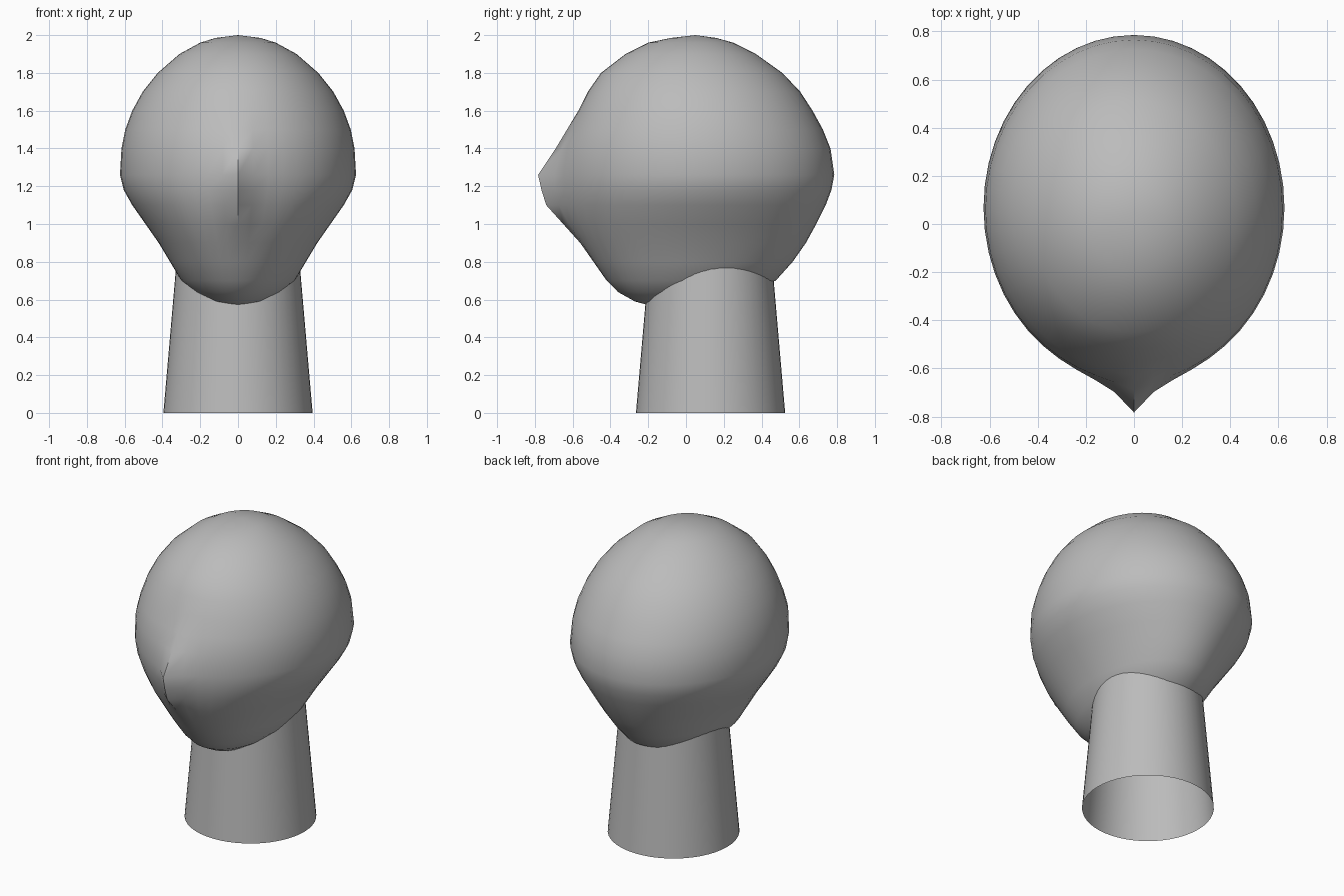
import bpy
import bmesh
import math

cube = bpy.data.objects.get("Cube")
if cube:
    bpy.data.objects.remove(cube, do_unlink=True)

grey = bpy.data.materials.new("plain_grey")
grey.use_nodes = True
GREY = (0.5, 0.5, 0.5, 1)
grey.diffuse_color = GREY
grey.node_tree.nodes["Principled BSDF"].inputs["Base Color"].default_value = GREY


def loft(name, rings, segments, bottom=None, top=None, nose=False):
    """Skin elliptical rings (z, front, back, half width, nose length), with optional end poles."""
    bm = bmesh.new()
    loops = []
    for z, front, back, half_width, bump in rings:
        loop = []
        for i in range(segments):
            angle = math.tau * i / segments - math.pi / 2
            x = half_width * math.cos(angle)
            y = (front + back) / 2 + (back - front) / 2 * math.sin(angle)
            if math.sin(angle) < 0:
                y -= bump * math.exp(-abs(x) / 0.09)
            loop.append(bm.verts.new((x, y, z)))
        loops.append(loop)
    for low, high in zip(loops, loops[1:]):
        for i in range(segments):
            j = (i + 1) % segments
            bm.faces.new((low[i], low[j], high[j], high[i]))
    for pole, loop in ((bottom, loops[0]), (top, loops[-1])):
        if pole:
            tip = bm.verts.new(pole)
            for i in range(segments):
                bm.faces.new((loop[i], loop[(i + 1) % segments], tip))
    if bottom:
        bmesh.ops.recalc_face_normals(bm, faces=bm.faces)
    mesh = bpy.data.meshes.new(name)
    bm.to_mesh(mesh)
    bm.free()
    mesh.materials.append(grey)
    obj = bpy.data.objects.new(name, mesh)
    bpy.context.collection.objects.link(obj)
    bpy.ops.object.select_all(action="DESELECT")
    obj.select_set(True)
    bpy.context.view_layer.objects.active = obj
    bpy.ops.object.shade_smooth_by_angle(angle=math.radians(40))
    return obj


# Head: egg with a narrow chin and a pinched, pointed nose
head_rings = [
    (0.59, -0.27, 0.10, 0.14, 0),
    (0.64, -0.36, 0.32, 0.23, 0),
    (0.70, -0.42, 0.475, 0.30, 0),
    (0.80, -0.49, 0.565, 0.36, 0),
    (0.90, -0.55, 0.635, 0.42, 0.01),
    (1.00, -0.60, 0.69, 0.49, 0.05),
    (1.10, -0.63, 0.74, 0.56, 0.11),
    (1.18, -0.645, 0.77, 0.605, 0.12),
    (1.26, -0.65, 0.785, 0.625, 0.133),
    (1.40, -0.645, 0.765, 0.617, 0.045),
    (1.50, -0.61, 0.725, 0.597, 0.02),
    (1.60, -0.57, 0.67, 0.56, 0),
    (1.70, -0.52, 0.605, 0.505, 0),
    (1.80, -0.45, 0.51, 0.425, 0),
    (1.90, -0.32, 0.37, 0.31, 0),
    (1.96, -0.20, 0.25, 0.20, 0),
    (1.985, -0.08, 0.16, 0.12, 0),
]
loft("head", head_rings, 48, bottom=(0, -0.18, 0.565), top=(0, 0.05, 2))

# Neck: open tapered tube, its top hidden inside the head
NECK_Y = 0.13
neck_rings = [(z, NECK_Y - r, NECK_Y + r, r, 0) for z, r in ((0, 0.395), (0.9, 0.317))]
loft("neck", neck_rings, 48)
